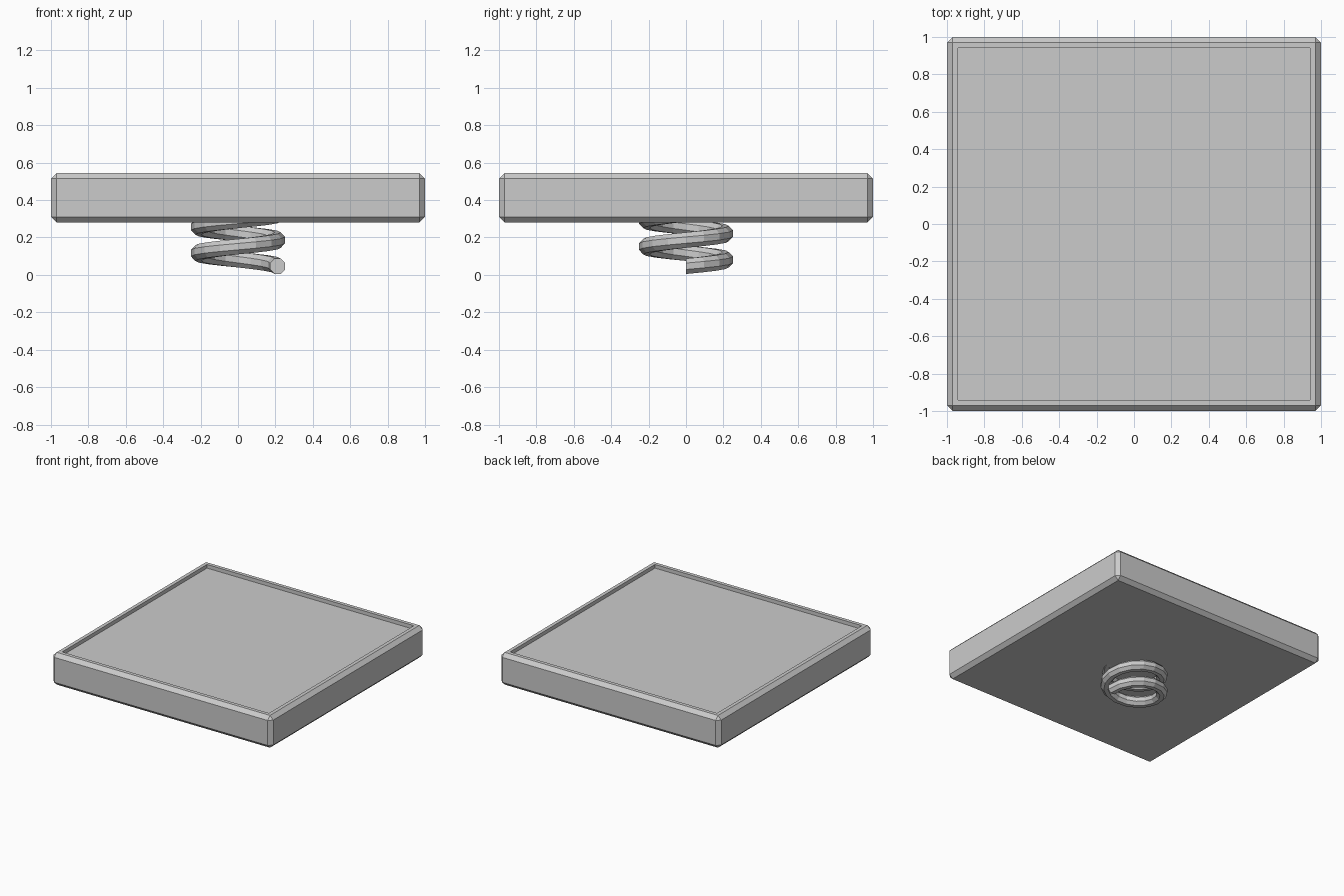
import bpy, bmesh
from math import sin, cos, tau
from mathutils import Vector

if "Cube" in bpy.data.objects:
    bpy.data.objects.remove(bpy.data.objects["Cube"])


def make_object(name, bm):
    bmesh.ops.recalc_face_normals(bm, faces=bm.faces[:])
    mesh = bpy.data.meshes.new(name)
    bm.to_mesh(mesh)
    bm.free()
    obj = bpy.data.objects.new(name, mesh)
    bpy.context.collection.objects.link(obj)
    return obj


# Square plate with chamfered edges and a shallow recessed top
BOTTOM, TOP, CHAMFER, RIM, DEPTH = 0.28, 0.545, 0.03, 0.042, 0.03
bm = bmesh.new()
bmesh.ops.create_cube(bm, size=1)
for v in bm.verts:
    v.co = Vector((v.co.x * 2, v.co.y * 2,
                   BOTTOM + (v.co.z + 0.5) * (TOP - BOTTOM)))
bmesh.ops.bevel(bm, geom=bm.edges[:], offset=CHAMFER, segments=1, affect='EDGES')
top = max(bm.faces, key=lambda f: f.calc_center_median().z)
bmesh.ops.inset_region(bm, faces=[top], thickness=RIM)
floor = bmesh.ops.extrude_discrete_faces(bm, faces=[top])['faces'][0]
for v in floor.verts:
    v.co.z -= DEPTH
make_object("plate", bm)

# Coil spring: octagonal section swept up a helix, top end hidden in the plate
RADIUS, WIRE, PITCH, Z0 = 0.212, 0.043, 0.14, 0.046
TURNS, STEPS, SIDES = 2, 16, 8
bm = bmesh.new()
rings = []
for i in range(TURNS * STEPS + 1):
    a = tau * i / STEPS
    ring = []
    for j in range(SIDES):
        b = tau * (j + 0.5) / SIDES
        r = RADIUS + WIRE * cos(b)
        ring.append(bm.verts.new((r * cos(a), r * sin(a),
                                  Z0 + PITCH * i / STEPS + WIRE * sin(b) * 1.04)))
    rings.append(ring)
for lower, upper in zip(rings, rings[1:]):
    for j in range(SIDES):
        k = (j + 1) % SIDES
        bm.faces.new((lower[j], lower[k], upper[k], upper[j]))
bm.faces.new(rings[0])
bm.faces.new(rings[-1])
make_object("coil_spring", bm)
